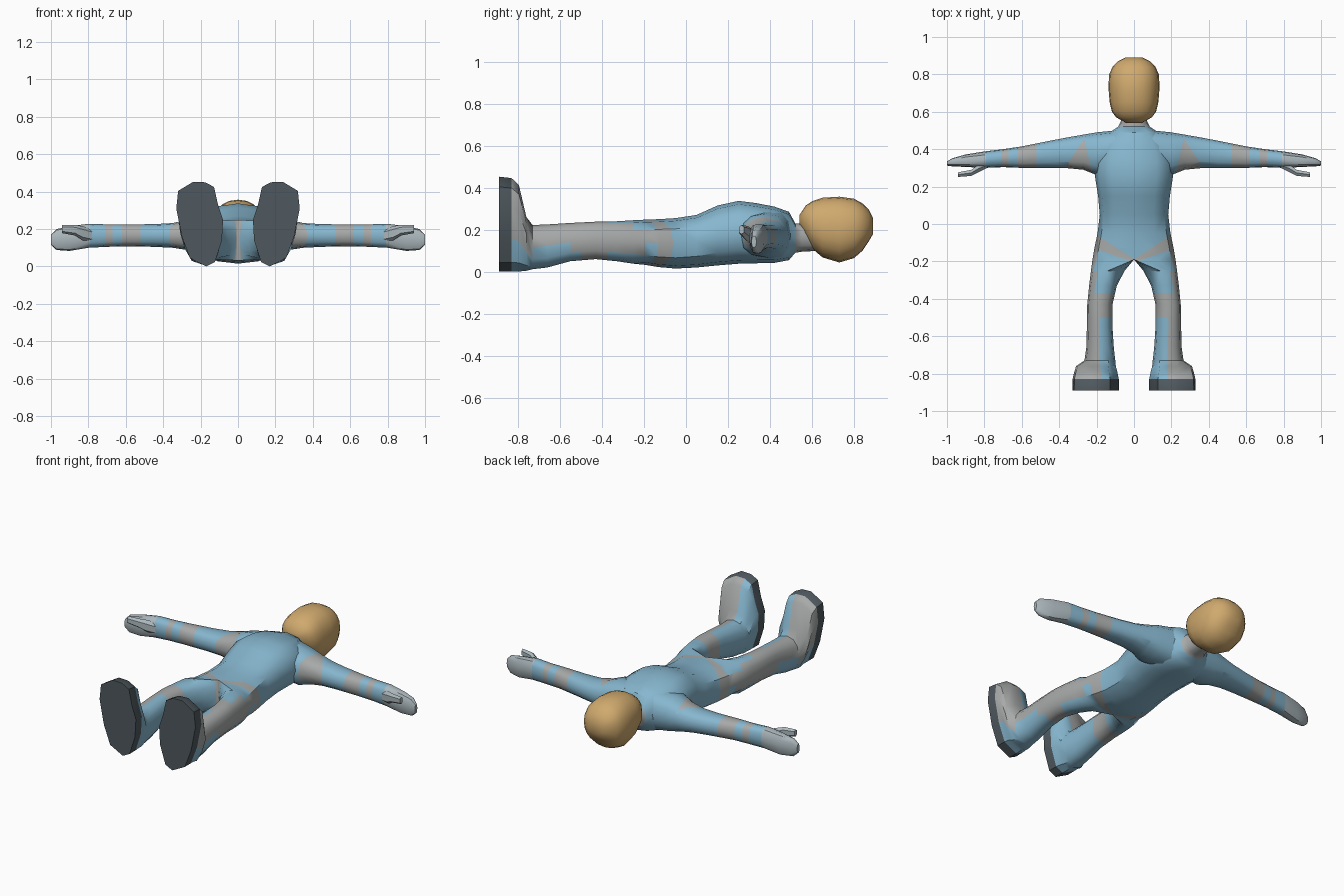
import bpy, bmesh, math
from mathutils import Vector

if "Cube" in bpy.data.objects:
    bpy.data.objects.remove(bpy.data.objects["Cube"])


def material(name, rgb):
    m = bpy.data.materials.new(name)
    m.diffuse_color = (*rgb, 1)
    m.use_nodes = True
    m.node_tree.nodes["Principled BSDF"].inputs["Base Color"].default_value = m.diffuse_color
    return m


BLUE = material("suit blue", (0.24, 0.47, 0.62))
GRAY = material("joint gray", (0.39, 0.40, 0.40))
HAND = material("glove gray", (0.42, 0.49, 0.52))
DARK = material("sole dark", (0.077, 0.098, 0.112))
TAN = material("head tan", (0.63, 0.40, 0.155))


def spow(v, p):
    return math.copysign(abs(v) ** p, v)


def oval(a0, a1, b0, b1, n=12, p=0.85):
    """Rounded closed outline in a box, starting at the bottom."""
    pts = []
    for i in range(n):
        t = -math.pi / 2 + 2 * math.pi * i / n
        pts.append(((a0 + a1) / 2 + (a1 - a0) / 2 * spow(math.cos(t), p),
                    (b0 + b1) / 2 + (b1 - b0) / 2 * spow(math.sin(t), p)))
    return pts


def half_oval(w, b0, b1):
    """Right half of an oval, closed by five points on the centre line."""
    pts = oval(-w, w, b0, b1, p=0.8)[:7]
    pts[0], pts[6] = (0, b0), (0, b1)
    return pts + [(0, b1 + (b0 - b1) * i / 6) for i in range(1, 6)]


def loft(bm, rings, cap_start=True, cap_end=True):
    rows = [[bm.verts.new(p) for p in r] for r in rings]
    n = len(rows[0])
    for a, b in zip(rows, rows[1:]):
        for i in range(n):
            j = (i + 1) % n
            bm.faces.new((a[i], a[j], b[j], b[i]))
    if cap_start:
        bm.faces.new(rows[0])
    if cap_end:
        bm.faces.new(rows[-1])


def along_y(y, pts):
    return [Vector((x, y, z)) for x, z in pts]


def along_x(x, pts):
    return [Vector((x, y, z)) for y, z in pts]


def cut(bm, point, normal, where):
    """Cut the faces picked by a rule along a plane."""
    faces = [f for f in bm.faces if where(f.calc_center_median())]
    geom = set(faces)
    for f in faces:
        geom.update(f.edges)
        geom.update(f.verts)
    bmesh.ops.bisect_plane(bm, geom=list(geom), plane_co=point,
                           plane_no=Vector(normal).normalized(), dist=1e-5)


def finish(bm, name, mats, angle, mirror=False):
    bmesh.ops.recalc_face_normals(bm, faces=bm.faces[:])
    me = bpy.data.meshes.new(name)
    bm.to_mesh(me)
    bm.free()
    for m in mats:
        me.materials.append(m)
    ob = bpy.data.objects.new(name, me)
    bpy.context.collection.objects.link(ob)
    bpy.ops.object.select_all(action='DESELECT')
    ob.select_set(True)
    bpy.context.view_layer.objects.active = ob
    bpy.ops.object.shade_smooth_by_angle(angle=math.radians(angle))
    if mirror:
        mod = ob.modifiers.new("mirror", 'MIRROR')
        mod.merge_threshold = 0.0005
    return ob


# Torso and leg: one continuous half that splits at the crotch
torso = [(0.64, 0.065, 0.10, 0.23), (0.55, 0.07, 0.095, 0.23), (0.52, 0.085, 0.09, 0.23),
         (0.49, 0.13, 0.055, 0.285), (0.42, 0.19, 0.042, 0.31), (0.33, 0.212, 0.04, 0.327),
         (0.25, 0.208, 0.038, 0.337), (0.15, 0.192, 0.03, 0.315), (0.05, 0.183, 0.02, 0.27),
         (-0.05, 0.195, 0.015, 0.255), (-0.13, 0.212, 0.022, 0.25), (-0.19, 0.222, 0.032, 0.248)]
leg = [(-0.25, 0.05, 0.23, 0.038, 0.245), (-0.33, 0.092, 0.24, 0.05, 0.24),
       (-0.43, 0.115, 0.25, 0.06, 0.238), (-0.55, 0.115, 0.252, 0.05, 0.232),
       (-0.66, 0.108, 0.255, 0.02, 0.225), (-0.73, 0.10, 0.265, 0.012, 0.222)]
sole = [(0.17, 0), (0.257, 0.045), (0.30, 0.158), (0.33, 0.31), (0.32, 0.404), (0.24, 0.452),
        (0.176, 0.45), (0.128, 0.425), (0.107, 0.33), (0.08, 0.25), (0.086, 0.14), (0.123, 0.024)]


def foot(y, sx, sz):
    return along_y(y, [(0.195 + (x - 0.195) * sx, 0.01 * (1 - sz) + z * sz) for x, z in sole])


body = bmesh.new()
rings = [along_y(y, half_oval(w, a, b)) for y, w, a, b in torso]
rings += [along_y(y, oval(*box)) for y, *box in leg]
rings += [foot(-0.76, 0.85, 0.57), foot(-0.795, 0.93, 0.91), foot(-0.83, 0.99, 0.985), foot(-0.89, 1, 1)]
loft(body, rings, cap_start=False)
inner = [f for f in body.faces if all(abs(v.co.x) < 1e-6 for v in f.verts)]
bmesh.ops.delete(body, geom=inner, context='FACES')

# Arm with mitten hand
arm = [(0.10, 0.30, 0.50, 0.06, 0.29), (0.20, 0.262, 0.49, 0.07, 0.275),
       (0.27, 0.29, 0.478, 0.088, 0.25), (0.35, 0.298, 0.464, 0.10, 0.232),
       (0.45, 0.30, 0.445, 0.105, 0.226), (0.60, 0.30, 0.415, 0.108, 0.225),
       (0.70, 0.304, 0.40, 0.105, 0.225), (0.80, 0.30, 0.388, 0.10, 0.228),
       (0.90, 0.305, 0.372, 0.083, 0.215), (0.97, 0.308, 0.352, 0.088, 0.20),
       (1.0, 0.312, 0.335, 0.115, 0.17)]
loft(body, [along_x(x, oval(*box, p=0.8)) for x, *box in arm])

# Thumb
thumb = [(0.78, 0.30, 0.335, 0.13, 0.20), (0.83, 0.275, 0.32, 0.14, 0.215),
         (0.87, 0.255, 0.292, 0.165, 0.222), (0.94, 0.25, 0.278, 0.178, 0.222)]
loft(body, [along_x(x, oval(*box, n=6)) for x, *box in thumb])

# Cut the colour borders: arm bands, knee band, hip band, armpit patch
for x in (0.52, 0.62, 0.67, 0.71, 0.79):
    cut(body, (x, 0, 0), (1, 0, 0), lambda c: c.x > 0.4)
for y in (-0.37, -0.50):
    cut(body, (0, y, 0), (0, 1, 0), lambda c: c.y < -0.25)
HIP = ((-0.188, 0.65), (-0.207, 0.36))
PIT = (0.24, -0.66)
for y0, slope in HIP:
    cut(body, (0, y0, 0), (-slope, 1, 0), lambda c: -0.35 < c.y < 0.1)
for s in PIT:
    cut(body, (0.267, 0.455, 0), (1, -s, 0), lambda c: 0.2 < c.x < 0.5 and c.y > 0.2)


def colour(c):
    if c.y < -0.83:
        return 3
    if c.x > 0.79 or (c.x > 0.77 and c.y < 0.3):
        return 2
    if 0.52 < c.x < 0.62 or 0.67 < c.x < 0.71:
        return 1
    if c.y > 0.52 or -0.50 < c.y < -0.37:
        return 1
    if HIP[1][0] + HIP[1][1] * c.x < c.y < HIP[0][0] + HIP[0][1] * c.x:
        return 1
    d = 0.455 - c.y
    if 0.2 < c.x < 0.5 and d > 0 and c.z > 0.11 and -PIT[0] * d < c.x - 0.267 < -PIT[1] * d:
        return 1
    return 0


for f in body.faces:
    f.material_index = colour(f.calc_center_median())
finish(body, "suit_body", [BLUE, GRAY, HAND, DARK], 40, mirror=True)

# Head: smooth rounded block
head_rows = [(0.54, 0.04, 0.22, 0.27), (0.57, 0.095, 0.165, 0.315), (0.60, 0.118, 0.11, 0.335),
             (0.65, 0.13, 0.068, 0.352), (0.73, 0.137, 0.044, 0.357), (0.80, 0.133, 0.065, 0.347),
             (0.84, 0.115, 0.10, 0.325), (0.87, 0.085, 0.145, 0.295), (0.89, 0.045, 0.18, 0.255)]
head = bmesh.new()
loft(head, [along_y(y, oval(-w, w, a, b, n=20, p=0.88)) for y, w, a, b in head_rows])
finish(head, "head", [TAN], 70)
